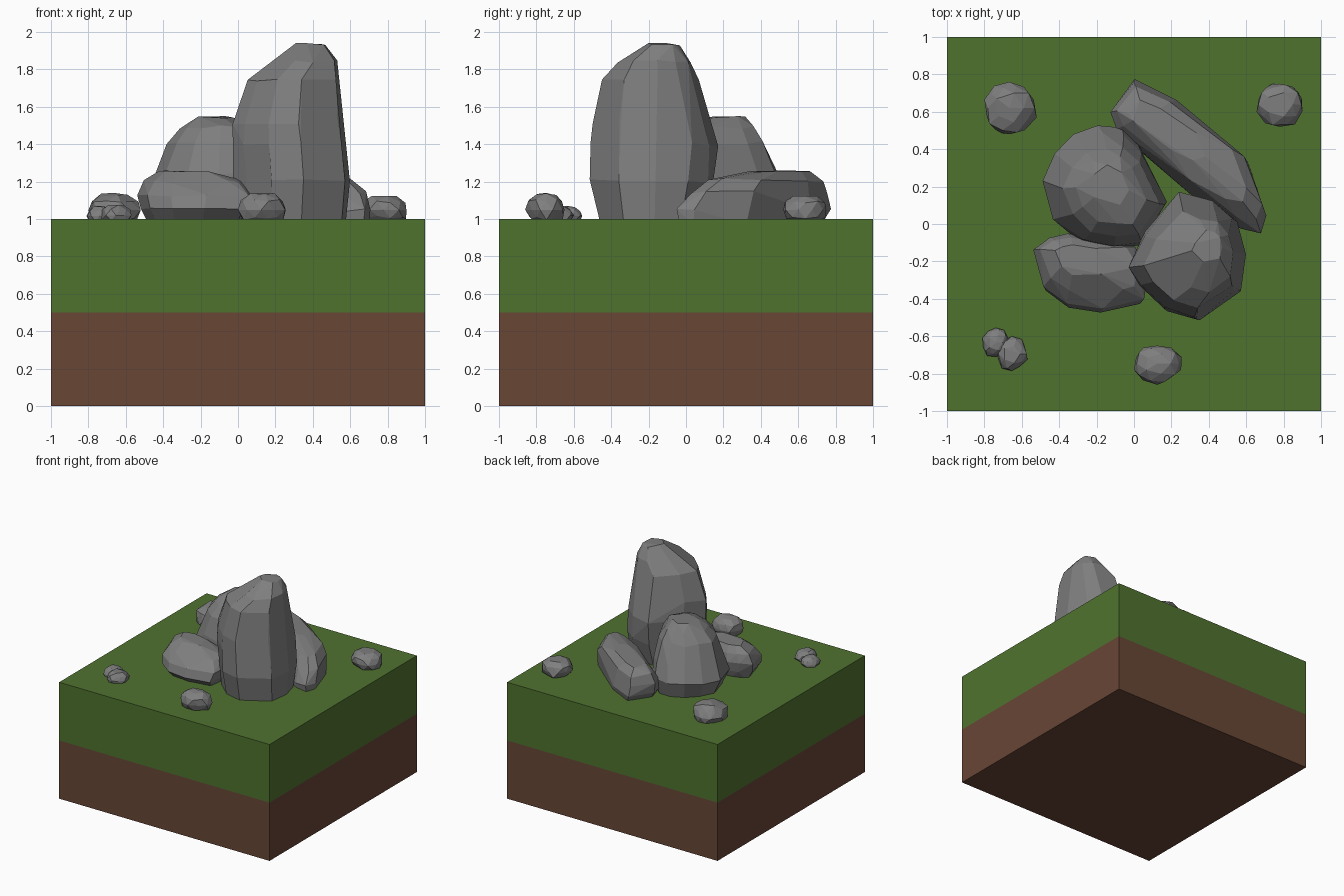
import bpy, bmesh, math, random
from mathutils import Vector

if "Cube" in bpy.data.objects:
    bpy.data.objects.remove(bpy.data.objects["Cube"])


def material(name, rgb):
    m = bpy.data.materials.new(name)
    m.diffuse_color = (*rgb, 1)
    m.use_nodes = True
    m.node_tree.nodes["Principled BSDF"].inputs["Base Color"].default_value = m.diffuse_color
    return m


GRASS = material("grass green", (0.078, 0.171, 0.028))
DIRT = material("dirt brown", (0.138, 0.061, 0.036))
STONE = material("stone grey", (0.21, 0.21, 0.21))


def finish(name, bm, mat):
    bmesh.ops.recalc_face_normals(bm, faces=bm.faces)
    me = bpy.data.meshes.new(name)
    bm.to_mesh(me)
    bm.free()
    me.materials.append(mat)
    ob = bpy.data.objects.new(name, me)
    bpy.context.collection.objects.link(ob)
    return ob


def slab(name, z0, z1, mat):
    bm = bmesh.new()
    bmesh.ops.create_cube(bm, size=1)
    for v in bm.verts:
        v.co = Vector((v.co.x * 2, v.co.y * 2, z0 if v.co.z < 0 else z1))
    finish(name, bm, mat)


def hull(name, points):
    """Faceted rock: convex hull with nearly flat facets merged."""
    bm = bmesh.new()
    for p in points:
        bm.verts.new(p)
    bmesh.ops.convex_hull(bm, input=bm.verts[:])
    bmesh.ops.delete(bm, geom=[v for v in bm.verts if not v.link_faces], context='VERTS')
    bmesh.ops.dissolve_limit(bm, angle_limit=math.radians(7), verts=bm.verts[:], edges=bm.edges[:])
    finish(name, bm, STONE)


def boulder(name, outline, levels, seed, jitter=0.012):
    """Plan outline fitted into the box (x0, x1, y0, y1) of every level z."""
    rnd = random.Random(seed)
    xs, ys = [p[0] for p in outline], [p[1] for p in outline]
    pts = []
    for z, x0, x1, y0, y1 in levels:
        for x, y in outline:
            u = (x - min(xs)) / (max(xs) - min(xs))
            v = (y - min(ys)) / (max(ys) - min(ys))
            j = [rnd.uniform(-jitter, jitter) for _ in range(3)]
            pts.append((x0 + u * (x1 - x0) + j[0] * 0.6, y0 + v * (y1 - y0) + j[1] * 0.6,
                        z if z < 1 else z + j[2]))
    hull(name, pts)


def pebble(name, x0, x1, y0, y1, top, seed):
    """Small rock: uneven sphere fitted to its plan box, sunk into the grass."""
    rnd = random.Random(seed)
    bm = bmesh.new()
    bmesh.ops.create_icosphere(bm, subdivisions=2, radius=1)
    pts = [v.co * rnd.uniform(0.86, 1.06) for v in bm.verts]
    bm.free()
    box = [(x0, x1), (y0, y1), (0.96, top)]
    lo = [min(p[i] for p in pts) for i in range(3)]
    hi = [max(p[i] for p in pts) for i in range(3)]
    hull(name, [[a + (p[i] - lo[i]) / (hi[i] - lo[i]) * (b - a) for i, (a, b) in enumerate(box)]
                for p in pts])


# Ground block
slab("dirt_layer", 0, 0.5, DIRT)
slab("grass_layer", 0.5, 1, GRASS)

# Tall standing boulder
boulder("tall_boulder",
        [(-0.03, -0.22), (0.06, -0.04), (0.25, 0.17), (0.44, 0.13), (0.56, 0.03), (0.61, -0.15),
         (0.58, -0.36), (0.35, -0.52), (0.18, -0.46), (0.04, -0.33)],
        [(0.97, 0.0, 0.58, -0.46, 0.08), (1.2, -0.03, 0.60, -0.52, 0.15), (1.4, -0.03, 0.575, -0.51, 0.165),
         (1.52, -0.03, 0.565, -0.50, 0.13), (1.74, 0.05, 0.55, -0.45, 0.075),
         (1.84, 0.20, 0.535, -0.37, 0.03), (1.93, 0.31, 0.47, -0.22, -0.04)], 3)

# Medium round boulder behind left
boulder("round_boulder",
        [(-0.49, 0.24), (-0.43, 0.38), (-0.33, 0.48), (-0.2, 0.53), (-0.07, 0.52), (0.03, 0.42),
         (0.17, 0.12), (0.03, -0.1), (-0.12, -0.11), (-0.3, -0.08), (-0.43, 0.04)],
        [(0.97, -0.42, 0.11, -0.06, 0.48), (1.13, -0.49, 0.17, -0.12, 0.53),
         (1.25, -0.44, 0.17, -0.11, 0.49), (1.41, -0.375, 0.13, -0.06, 0.41),
         (1.49, -0.31, 0.07, 0.0, 0.36), (1.54, -0.23, -0.03, 0.10, 0.31)], 8)

# Long boulder lying diagonally at the back
boulder("long_boulder",
        [(0.0, 0.77), (0.22, 0.66), (0.45, 0.48), (0.62, 0.34), (0.67, 0.22), (0.72, 0.05), (0.69, -0.04),
         (0.58, -0.02), (0.35, 0.12), (0.12, 0.32), (-0.09, 0.5), (-0.13, 0.6)],
        [(0.97, -0.06, 0.70, -0.04, 0.72), (1.05, -0.12, 0.71, -0.05, 0.77), (1.14, -0.13, 0.68, 0.03, 0.75),
         (1.21, -0.09, 0.60, 0.12, 0.73), (1.25, -0.03, 0.38, 0.33, 0.66)], 5, 0.01)

# Low boulder in front left
boulder("low_boulder",
        [(-0.54, -0.14), (-0.45, -0.07), (-0.35, -0.05), (-0.1, -0.1), (0.0, -0.13), (0.07, -0.28),
         (0.05, -0.42), (-0.02, -0.44), (-0.17, -0.47), (-0.36, -0.44), (-0.48, -0.35)],
        [(0.97, -0.48, 0.0, -0.38, -0.10), (1.05, -0.52, 0.05, -0.47, -0.07),
         (1.13, -0.54, 0.07, -0.45, -0.05), (1.2, -0.5, 0.02, -0.37, -0.07),
         (1.25, -0.42, -0.13, -0.28, -0.11)], 6, 0.01)

# Scattered small rocks
pebble("small_rock_back_left", -0.8, -0.52, 0.48, 0.76, 1.14, 1)
pebble("small_rock_back_right", 0.655, 0.9, 0.52, 0.75, 1.125, 2)
pebble("small_rock_front", 0.0, 0.255, -0.86, -0.65, 1.14, 4)
pebble("small_rock_pair_large", -0.735, -0.57, -0.785, -0.6, 1.075, 5)
pebble("small_rock_pair_small", -0.81, -0.665, -0.71, -0.555, 1.07, 7)
